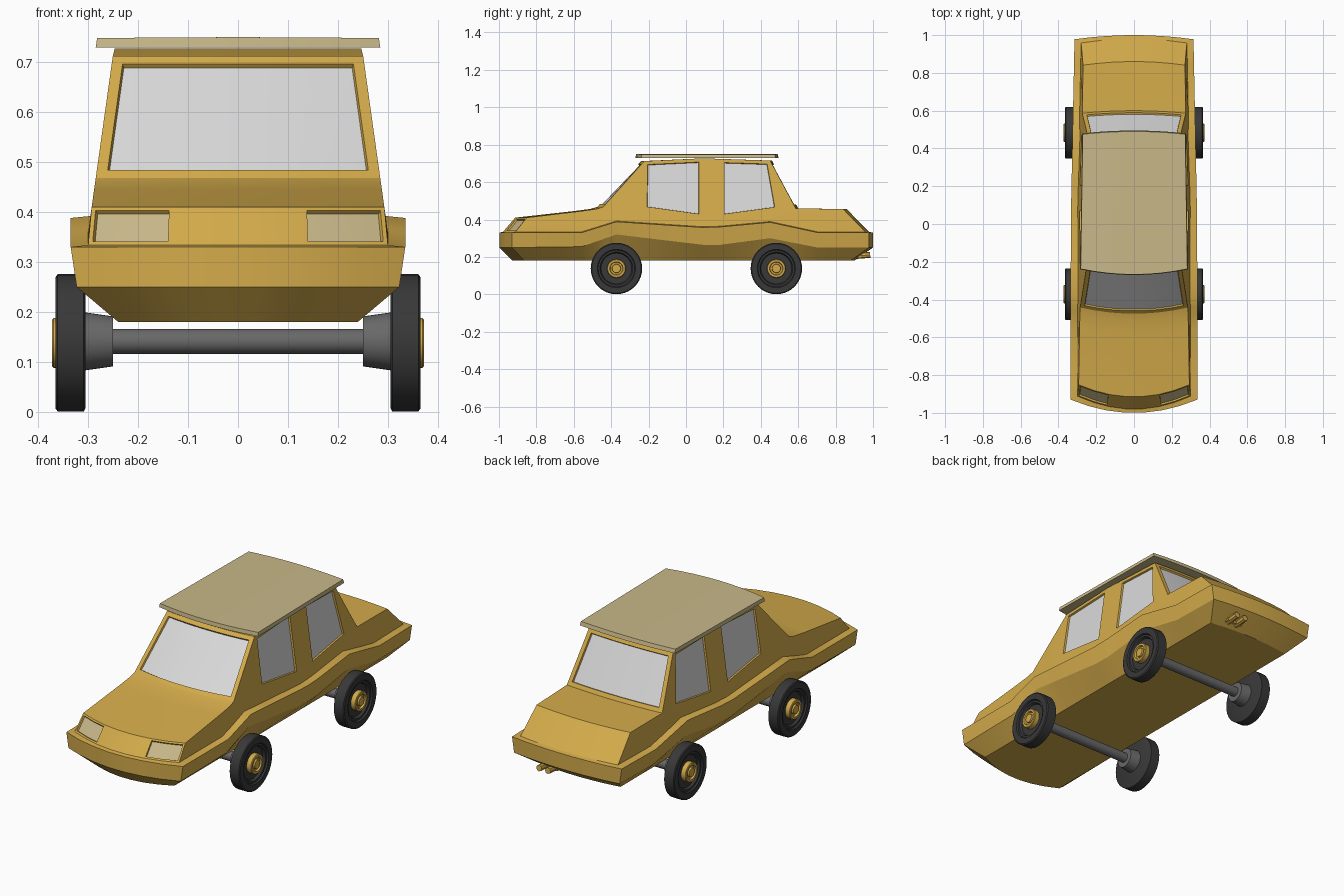
import bpy, bmesh, math
from mathutils import Matrix

if "Cube" in bpy.data.objects:
    bpy.data.objects.remove(bpy.data.objects["Cube"])


def material(name, rgb):
    m = bpy.data.materials.new(name)
    m.diffuse_color = (*rgb, 1)
    m.use_nodes = True
    m.node_tree.nodes["Principled BSDF"].inputs["Base Color"].default_value = m.diffuse_color
    return m


GOLD = material("gold paint", (0.66, 0.41, 0.07))
GLASS = material("pale glass", (0.70, 0.70, 0.70))
CREAM = material("cream", (0.58, 0.48, 0.25))
RUBBER = material("black rubber", (0.04, 0.04, 0.04))
STEEL = material("grey steel", (0.14, 0.14, 0.14))


def finish(name, bm, mats, angle=30):
    bmesh.ops.remove_doubles(bm, verts=bm.verts, dist=1e-5)
    bmesh.ops.recalc_face_normals(bm, faces=bm.faces)
    me = bpy.data.meshes.new(name)
    bm.to_mesh(me)
    bm.free()
    ob = bpy.data.objects.new(name, me)
    bpy.context.collection.objects.link(ob)
    for m in mats:
        me.materials.append(m)
    bpy.ops.object.select_all(action='DESELECT')
    ob.select_set(True)
    bpy.context.view_layer.objects.active = ob
    bpy.ops.object.shade_smooth_by_angle(angle=math.radians(angle))
    return ob


def interp(pts, v):
    if v <= pts[0][0]:
        return pts[0][1]
    for (a, p), (b, q) in zip(pts, pts[1:]):
        if v <= b:
            return p + (q - p) * (v - a) / (b - a)
    return pts[-1][1]


# Body: side-view curves lofted through stations along y
TOP = [(-1, .334), (-.915, .41), (-.6, .445), (-.51, .457), (-.475, .468), (-.24, .712),
       (.09, .727), (.46, .715), (.60, .46), (.86, .455), (1, .334)]
BAND_TOP = [(-1, .33), (-.6, .33), (-.4, .388), (.13, .355), (.46, .385), (.72, .33), (1, .33)]
BAND_LOW = [(-1, .25), (-.6, .255), (-.4, .32), (.09, .265), (.19, .265), (.46, .30), (.72, .25), (1, .25)]
WAIST = [(-.24, .452), (.09, .408), (.19, .408), (.46, .45)]
STATIONS = [-1, -.915, -.6, -.51, -.475, -.4, -.24, .09, .19, .46, .60, .72, .86, 1]
COLS = [-1, -.72, -.44, -.15, .15, .44, .72, 1]


def rows(y):
    """Half-section as (x, y, z): bottom, band low, band top, shelf, waist, top."""
    w = .335 - .02 * max(0, y)
    dy_bottom = {-1: .07, 1: -.10}.get(y, 0)
    dy_top = {-1: .02, 1: -.02}.get(y, 0)
    dy_waist = {-.24: -.005, .46: .048}.get(y, dy_top)
    zb, zt = interp(BAND_TOP, y), interp(TOP, y)
    zs = zb + .004
    zw = min(interp(WAIST, y), (zs + zt) / 2)
    up = lambda z: w - .035 - .14 * max(0, z - .36)
    return [(.24, y + dy_bottom, .18), (w - .012, y, interp(BAND_LOW, y)), (w, y, zb),
            (up(zs), y + dy_top, zs), (up(zw), y + dy_waist, zw), (up(zt), y + dy_top, zt)]


def bowed(p, f):
    x, y, z = p
    return (f * x, y - (.07 if y < 0 else .022) * y * f * f, z)


bm = bmesh.new()
rings = []
for y in STATIONS:
    r = rows(y)
    pts = [bowed(r[0], f) for f in COLS] + [bowed(p, 1) for p in r[1:5]]
    pts += [bowed(r[5], f) for f in reversed(COLS)] + [bowed(p, -1) for p in r[4:0:-1]]
    rings.append([bm.verts.new(p) for p in pts])
n = len(rings[0])
for i, (a, b) in enumerate(zip(rings, rings[1:])):
    for j in range(n):
        k = (j + 1) % n
        face = bm.faces.new((a[j], a[k], b[k], b[j]))
        y0, y1 = STATIONS[i], STATIONS[i + 1]
        if 12 <= j <= 18 and (y0 >= -.475 and y1 <= -.24 or y0 == .46):
            face.material_index = 1          # windscreen and rear window
        elif j in (11, 19) and y0 in (-.24, .19):
            face.material_index = 2          # side windows
        elif i == 0 and j in (12, 13, 17, 18):
            face.material_index = 3          # headlights
for y in (-1, 1):                            # bowed nose and tail
    r = rows(y)
    grid = [[bm.verts.new(bowed(r[q], f)) for f in COLS] for q in (0, 1, 2, 5)]
    for lo, hi in zip(grid, grid[1:]):
        for c in range(len(COLS) - 1):
            bm.faces.new((lo[c], lo[c + 1], hi[c + 1], hi[c]))
bmesh.ops.remove_doubles(bm, verts=bm.verts, dist=1e-4)
bmesh.ops.recalc_face_normals(bm, faces=bm.faces)
for group, thick in ((1, .022), (2, .019), (3, .009)):   # sunk panes
    panes = [f for f in bm.faces if f.material_index == group]
    rim = bmesh.ops.inset_region(bm, faces=panes, thickness=thick, depth=0,
                                 use_even_offset=True, use_boundary=True)["faces"]
    for f in rim:
        f.material_index = 0
    step = bmesh.ops.inset_region(bm, faces=panes, thickness=.002, depth=-.009,
                                  use_even_offset=True, use_boundary=True)["faces"]
    for f in step:
        f.material_index = 0
for f in bm.faces:
    f.material_index = (0, 1, 1, 2)[f.material_index]
finish("car_body", bm, [GOLD, GLASS, CREAM], 22)

# Roof panel with bowed ends
bm = bmesh.new()
edge = [-1 + 2 * t / 8 for t in range(9)]
outline = [(.285 * f, -.27 + .03 * f * f) for f in edge]
outline += [(.274 * f, .495 - .015 * f * f) for f in reversed(edge)]
low = [bm.verts.new((x, y, .729)) for x, y in outline]
high = [bm.verts.new((x * .99, y * .99, .748 + .002 * (1 - (x / .285) ** 2))) for x, y in outline]
m = len(outline)
for a in range(m):
    b = (a + 1) % m
    bm.faces.new((low[a], low[b], high[b], high[a]))
for ring in (low, high):
    for c in range(8):
        bm.faces.new((ring[c], ring[c + 1], ring[m - 2 - c], ring[m - 1 - c]))
finish("roof_panel", bm, [CREAM])


# Turned parts around an x axis
def lathe(name, profile, y, mat, side=1, z=.138, segs=40):
    bm = bmesh.new()
    loops = []
    for s in range(segs):
        a = 2 * math.pi * s / segs
        loops.append([bm.verts.new((side * x, y + r * math.cos(a), z + r * math.sin(a)))
                      for x, r in profile])
    for s in range(segs):
        a, b = loops[s], loops[(s + 1) % segs]
        for q in range(len(profile) - 1):
            bm.faces.new((a[q], a[q + 1], b[q + 1], b[q]))
    bmesh.ops.dissolve_degenerate(bm, dist=1e-6, edges=bm.edges)
    return finish(name, bm, [mat])


TYRE = [(.305, 0), (.305, .130), (.309, .1375), (.361, .1375), (.365, .132), (.365, .102),
        (.357, .098), (.357, .088), (.345, .082), (.345, 0)]
HUB = [(.34, 0), (.34, .05), (.369, .05), (.372, .047), (.372, .036), (.362, .033),
       (.362, .024), (.372, .022), (.372, 0)]
HALF = [(.306, 0), (.306, .058), (.25, .050), (.25, .025)]
AXLE = [(-x, r) for x, r in HALF] + HALF[::-1]
for end, y in (("front", -.372), ("rear", .483)):
    lathe(end + "_axle", AXLE, y, STEEL, z=.141)
    for label, side in (("right", 1), ("left", -1)):
        lathe(f"{end}_{label}_tyre", TYRE, y, RUBBER, side)
        lathe(f"{end}_{label}_hub", HUB, y, GOLD, side)

# Twin exhaust pipes with a bracket
bm = bmesh.new()
for x in (.105, .155):
    bmesh.ops.create_cone(bm, cap_ends=True, segments=8, radius1=.016, radius2=.016, depth=.13,
                          matrix=Matrix.Translation((x, .92, .206)) @ Matrix.Rotation(math.pi / 2 + .08, 4, 'X'))
bmesh.ops.create_cube(bm, size=1, matrix=Matrix.Translation((.13, .91, .205)) @ Matrix.Diagonal((.09, .05, .02, 1)))
finish("exhaust", bm, [GOLD])
